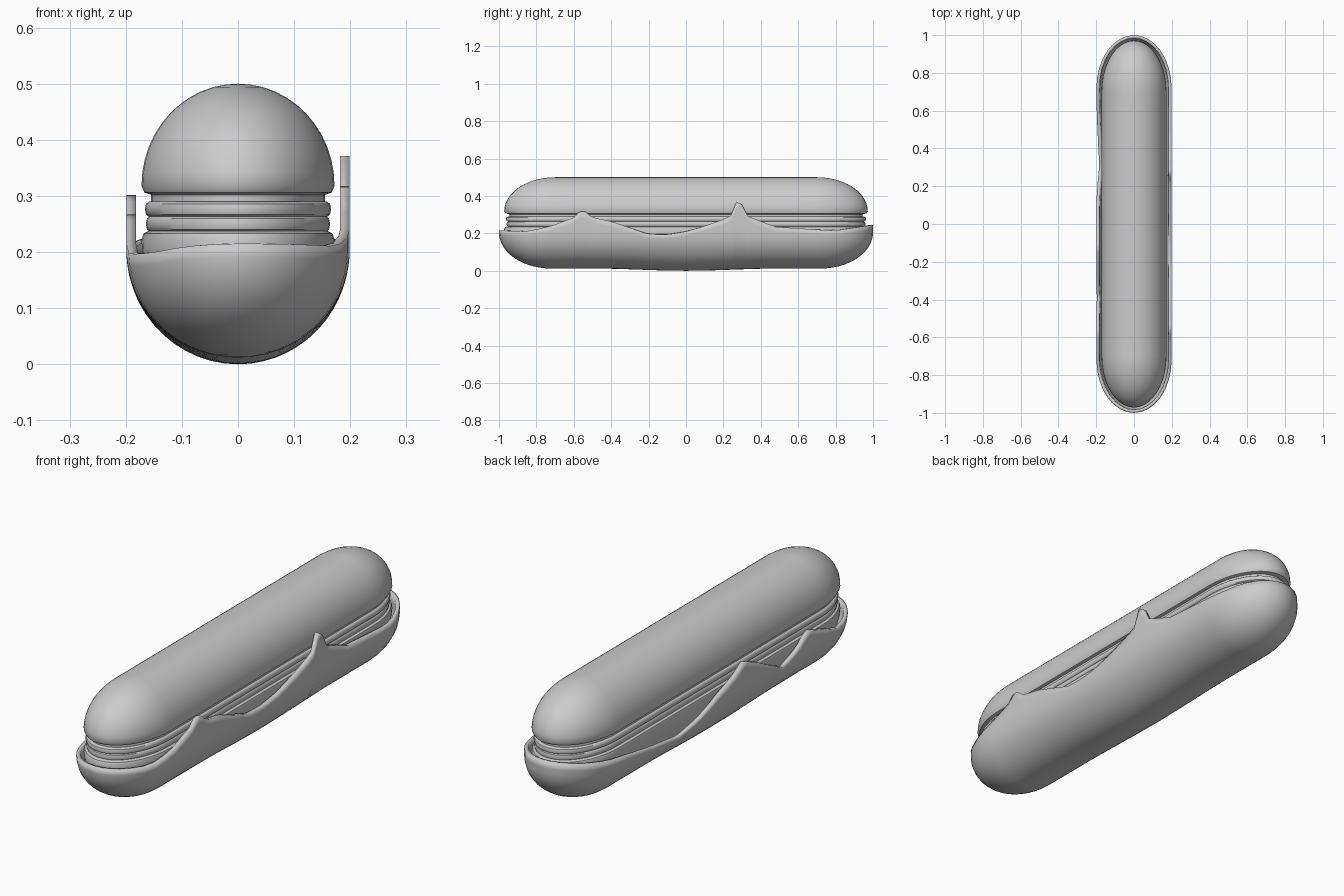
import bpy, bmesh
from math import sin, cos, pi, sqrt

if "Cube" in bpy.data.objects:
    bpy.data.objects.remove(bpy.data.objects["Cube"])


def plan(straight, step, end_segs):
    """Capsule outline, counter-clockwise: (side x, end y, straight y)."""
    n = round(2 * straight / step)
    ys = [-straight + 2 * straight * i / n for i in range(n + 1)]
    pts = [(1, 0, y) for y in ys]
    pts += [(cos(pi * i / end_segs), sin(pi * i / end_segs), straight) for i in range(1, end_segs)]
    pts += [(-1, 0, y) for y in reversed(ys)]
    pts += [(-cos(pi * i / end_segs), -sin(pi * i / end_segs), -straight) for i in range(1, end_segs)]
    return pts


def skin(name, rows):
    """Join closed rows of points, bottom to top, into a smooth object."""
    bm = bmesh.new()
    vs = [[bm.verts.new(p) for p in row] for row in rows]
    n = len(rows[0])
    for a, b in zip(vs, vs[1:]):
        for i in range(n):
            k = (i + 1) % n
            bm.faces.new((a[i], a[k], b[k], b[i]))
    bmesh.ops.remove_doubles(bm, verts=bm.verts, dist=1e-5)
    me = bpy.data.meshes.new(name)
    bm.to_mesh(me)
    bm.free()
    ob = bpy.data.objects.new(name, me)
    bpy.context.collection.objects.link(ob)
    bpy.context.view_layer.objects.active = ob
    ob.select_set(True)
    bpy.ops.object.shade_smooth_by_angle(angle=0.7)
    ob.select_set(False)
    return ob


def layer(name, profile):
    """Capsule-shaped slice from (radius factor, z) pairs."""
    pts = plan(0.70, 0.1, 20)
    return skin(name, [[(0.172 * r * c, y + 0.272 * r * s, z) for c, s, y in pts]
                       for r, z in profile])


# Bread halves
N = 12
arc = [i * pi / 2 / N for i in range(N + 1)]
layer("top_bun", [(0, 0.302), (0.9, 0.302), (0.97, 0.306)]
      + [(cos(t), 0.318 + 0.182 * sin(t)) for t in arc])
layer("bottom_bun", [(sin(t), 0.222 - 0.195 * cos(t)) for t in arc]
      + [(0.98, 0.233), (0.92, 0.238), (0, 0.238)])

# Fillings between the halves
for name, z0, z1, r in (("lower_filling", 0.236, 0.264, 0.955), ("upper_filling", 0.263, 0.290, 0.965)):
    h = (z1 - z0) / 2
    layer(name, [(0, z0)] + [(r - 0.04 + 0.04 * cos(a), z0 + h + h * sin(a))
                             for a in (-pi / 2, -pi / 4, 0, pi / 4, pi / 2)] + [(0, z1)])
layer("filling_core", [(0, 0.235), (0.9, 0.235), (0.9, 0.304), (0, 0.304)])

# Torn paper rim height along each side
RIGHT = [(-1, .215), (-.85, .21), (-.72, .24), (-.6, .285), (-.555, .33), (-.5, .285), (-.4, .265),
         (-.3, .23), (-.2, .195), (-.1, .193), (0, .21), (.1, .24), (.2, .275), (.24, .295),
         (.265, .37), (.29, .375), (.325, .295), (.4, .265), (.48, .235), (.7, .22), (.8, .215), (1, .245)]
LEFT = [(-1, .215), (-.9, .198), (-.78, .195), (-.65, .24), (-.56, .27), (-.5, .22), (-.39, .17),
        (-.2, .27), (-.12, .302), (-.05, .26), (.06, .22), (.18, .165), (.31, .125), (.49, .155),
        (.7, .2), (.8, .215), (1, .245)]


def rim(x, y):
    t = RIGHT if x > 0 else LEFT
    y = max(-0.9999, min(0.9999, y))
    for (a, p), (b, q) in zip(t, t[1:]):
        if y <= b:
            return p + (q - p) * (y - a) / (b - a)


# Paper wrapper: half-capsule tray with the torn rim
ZC, ROWS = 0.205, 14
rows = []
outline = plan(0.72, 0.03, 16)
for j in range(ROWS + 1):
    row = []
    for c, s, y in outline:
        top = rim(c, y + 0.28 * s)
        z = top * (1 - cos(j / ROWS * pi / 2))
        d = max(0, (ZC - z) / ZC)
        r = sqrt(max(0, 1 - d * d))
        yy = y + 0.28 * r * s
        lift = 0.012 * (1 - cos(pi * min(1, abs(yy) / 0.5))) / 2 * d
        row.append((0.199 * r * c, yy, z + lift))
    rows.append(row)
wrapper = skin("paper_wrapper", rows)
sol = wrapper.modifiers.new("thickness", "SOLIDIFY")
sol.thickness = 0.017
sol.offset = -1
